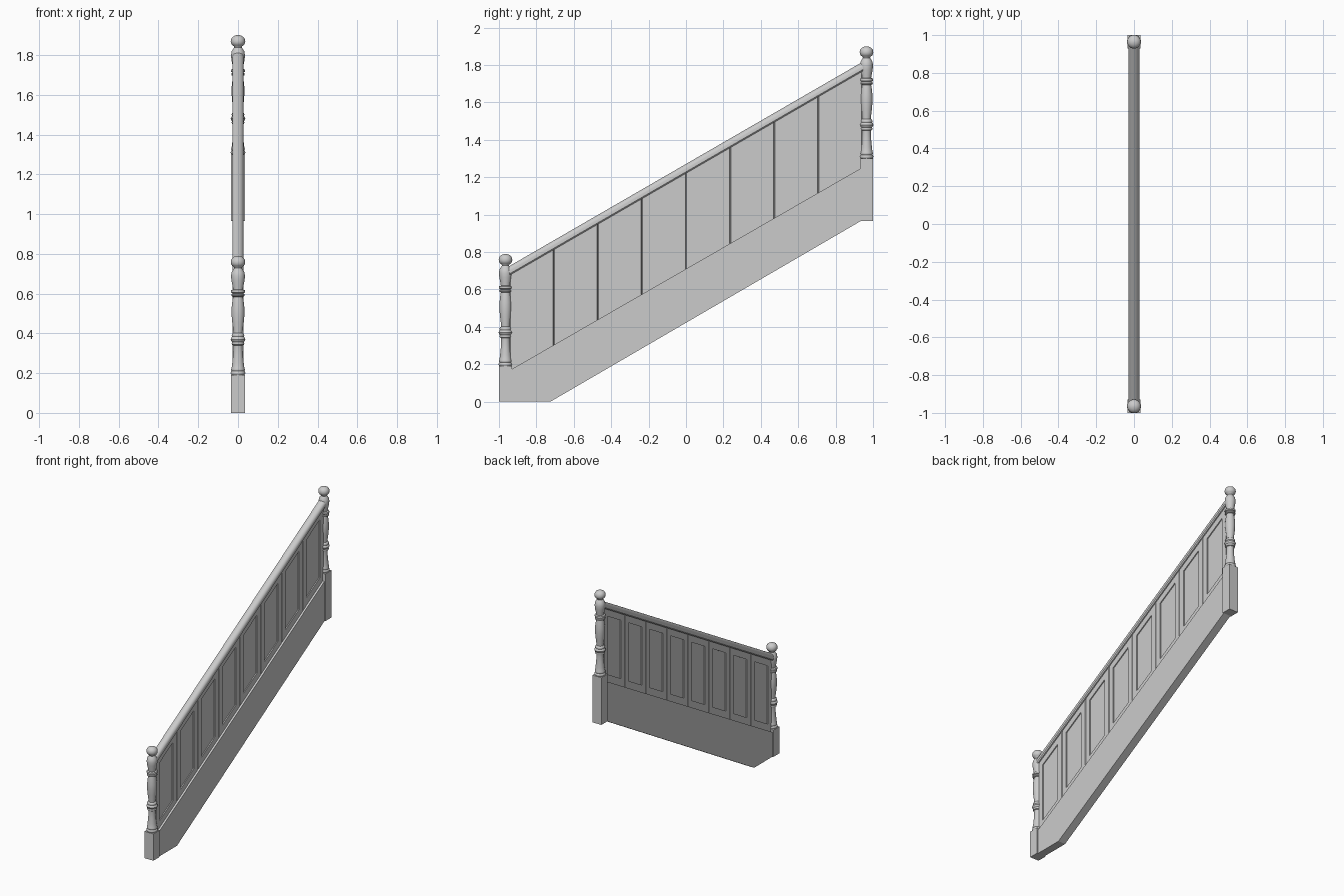
import bpy, bmesh, math

if "Cube" in bpy.data.objects:
    bpy.data.objects.remove(bpy.data.objects["Cube"])

SLOPE = 0.578


def finish(name, bm, smooth=False):
    bmesh.ops.remove_doubles(bm, verts=bm.verts, dist=1e-5)
    bmesh.ops.recalc_face_normals(bm, faces=bm.faces)
    me = bpy.data.meshes.new(name)
    bm.to_mesh(me)
    bm.free()
    ob = bpy.data.objects.new(name, me)
    bpy.context.collection.objects.link(ob)
    if smooth:
        bpy.ops.object.select_all(action='DESELECT')
        ob.select_set(True)
        bpy.context.view_layer.objects.active = ob
        bpy.ops.object.shade_smooth_by_angle(angle=math.radians(40))
    return ob


def loft(name, loops, smooth=False):
    """Skin equal-length closed loops and cap both ends."""
    bm = bmesh.new()
    rows = [[bm.verts.new(p) for p in loop] for loop in loops]
    n = len(rows[0])
    for a, b in zip(rows, rows[1:]):
        for i in range(n):
            j = (i + 1) % n
            bm.faces.new((a[i], a[j], b[j], b[i]))
    bm.faces.new(rows[0][::-1])
    bm.faces.new(rows[-1])
    return finish(name, bm, smooth)


# turned newel profile: (radius, height above the square block)
TURNING = [
    (.030, -.002), (.035, .003), (.037, .010), (.035, .017), (.031, .020),
    (.034, .024), (.034, .030), (.032, .036), (.029, .060), (.025, .100),
    (.023, .140), (.024, .150), (.030, .153), (.032, .160), (.030, .167),
    (.033, .170), (.037, .180), (.033, .190), (.030, .193), (.032, .200),
    (.030, .207), (.023, .212), (.024, .225), (.029, .265), (.0325, .305),
    (.032, .340), (.028, .375), (.025, .394), (.032, .397), (.034, .402),
    (.032, .408), (.027, .411), (.034, .415), (.036, .421), (.034, .427),
    (.025, .431), (.027, .445), (.033, .475), (.035, .498), (.032, .518),
    (.023, .532), (.019, .538), (.021, .544), (.030, .550), (.035, .559),
    (.0365, .569), (.034, .581), (.027, .591), (.016, .597), (.004, .600),
]


def newel(prefix, y, z0, z1):
    h = .035
    sq = [(-h, y - h), (h, y - h), (h, y + h), (-h, y + h)]
    loft(prefix + "_newel_block", [[(a, b, z) for a, b in sq] for z in (z0, z1)])
    ring = [i * math.tau / 28 for i in range(28)]
    loft(prefix + "_newel_turning",
         [[(r * math.cos(t), y + r * math.sin(t), z1 + z) for t in ring]
          for r, z in TURNING], True)


newel("lower", -.965, 0, .19)
newel("upper", .965, .965, 1.30)

# stringer board with its foot cut level on the floor
side = [(-.935, 0), (-.725, 0), (.935, .966), (.935, 1.248), (-.935, .172)]
loft("stringer", [[(x, y, z) for y, z in side] for x in (-.028, .028)])

# sloping handrail with a rounded top
section = [(-.022, -.004), (.022, -.004), (.028, .004)]
section += [(.028 * math.cos(t), .020 + .026 * math.sin(t))
            for t in [i * math.pi / 10 for i in range(11)]]
section += [(-.028, .004)]
loft("handrail", [[(x, y, 1.225 + SLOPE * y + z) for x, z in section]
                  for y in (-.955, .955)], True)

# eight panels with chamfered joints and recessed centres on both faces
WIDTH, HALF = .2355, .014


def panel_loop(yc, x, dy, dz):
    pts = []
    for sy, top in ((-1, 0), (1, 0), (1, 1), (-1, 1)):
        y = yc + sy * (WIDTH / 2 - dy)
        z = SLOPE * y + (1.228 - dz if top else .705 + dz)
        pts.append((x, y, z))
    return pts


# steps from face centre to outer edge: (x, side inset, top and bottom inset)
STEPS = [(HALF - .007, .043, .055), (HALF, .043, .055),
         (HALF, .004, 0), (HALF - .006, .0005, 0)]
for k in range(8):
    yc = (k - 3.5) * WIDTH
    loops = [panel_loop(yc, -x, a, b) for x, a, b in STEPS]
    loops += [panel_loop(yc, x, a, b) for x, a, b in reversed(STEPS)]
    loft(f"panel_{k + 1}", loops)
